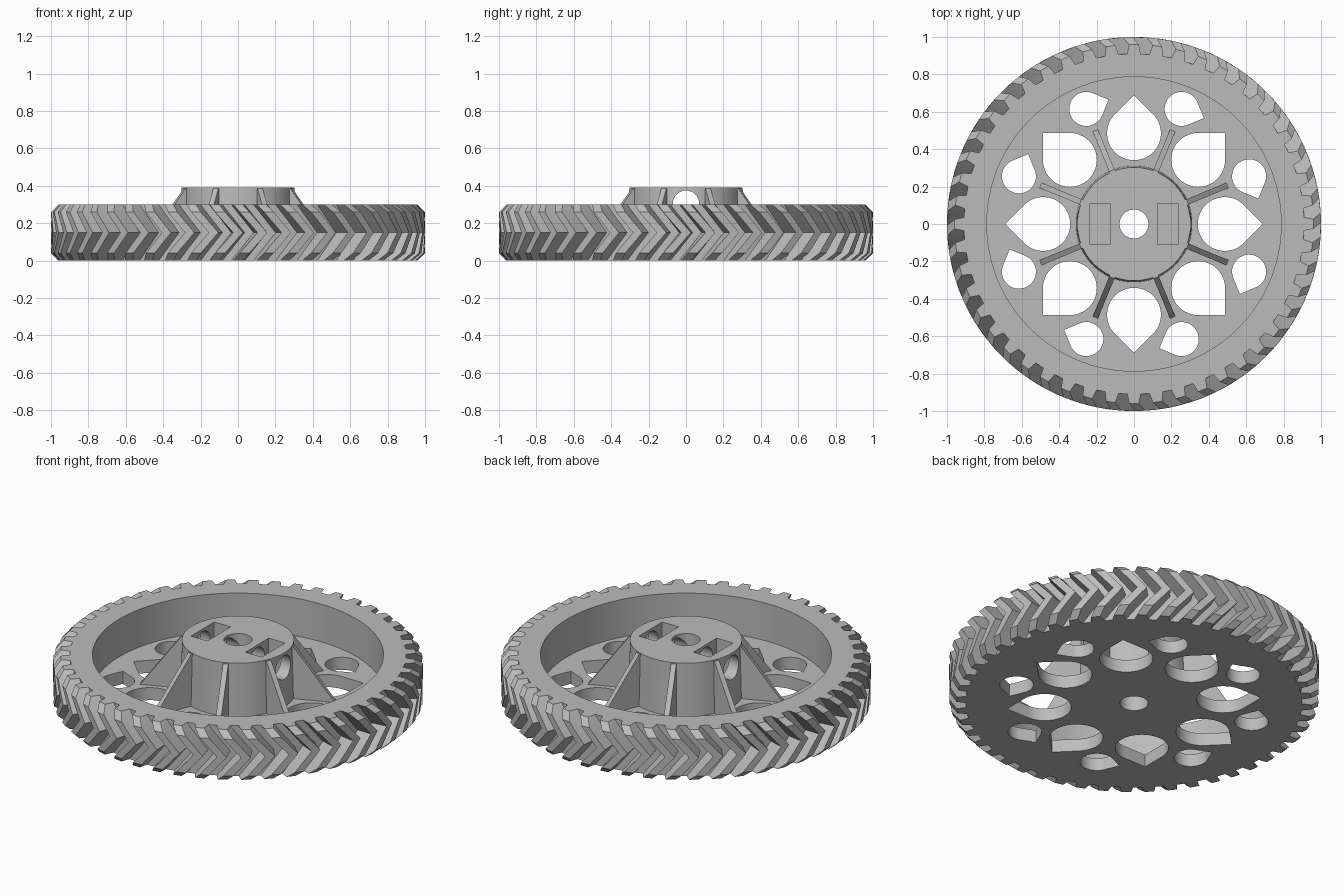
import bpy, bmesh
from math import sin, cos, pi, radians
from mathutils import Matrix, Vector

cube = bpy.data.objects.get("Cube")
if cube:
    bpy.data.objects.remove(cube)

grey = bpy.data.materials.new("plain grey")
grey.use_nodes = True
grey.diffuse_color = (0.5, 0.5, 0.5, 1)
grey.node_tree.nodes["Principled BSDF"].inputs["Base Color"].default_value = (0.5, 0.5, 0.5, 1)

TEETH = 48
PITCH = 2 * pi / TEETH
FLOOR = 0.075
HUB_TOP = 0.39


def polar(r, a, z=0.0):
    return Vector((r * cos(a), r * sin(a), z))


def finish(name, bm):
    bmesh.ops.recalc_face_normals(bm, faces=bm.faces)
    mesh = bpy.data.meshes.new(name)
    bm.to_mesh(mesh)
    bm.free()
    mesh.materials.append(grey)
    obj = bpy.data.objects.new(name, mesh)
    bpy.context.collection.objects.link(obj)
    return obj


def select(obj):
    bpy.ops.object.select_all(action="DESELECT")
    obj.select_set(True)
    bpy.context.view_layer.objects.active = obj


def loft(bm, loops):
    """Skin a stack of equal point loops and cap both ends."""
    rings = [[bm.verts.new(p) for p in loop] for loop in loops]
    n = len(rings[0])
    for low, high in zip(rings, rings[1:]):
        for i in range(n):
            j = (i + 1) % n
            bm.faces.new((low[i], low[j], high[j], high[i]))
    bm.faces.new(rings[0][::-1])
    bm.faces.new(rings[-1])


def circle(r, z, n=64):
    return [polar(r, 2 * pi * i / n, z) for i in range(n)]


def carve(target, cutter):
    cutter.hide_render = True
    mod = target.modifiers.new("holes", "BOOLEAN")
    mod.operation = "DIFFERENCE"
    mod.solver = "EXACT"
    mod.object = cutter
    select(target)
    bpy.ops.object.modifier_apply(modifier=mod.name)
    bpy.data.objects.remove(cutter)


# Wheel: herringbone tread, rim and thin floor in one skin
def outline(z, tip, base):
    shift = PITCH * (1 - abs(z - 0.15) / 0.15)
    corners = ((-0.3, base), (-0.2, tip), (0.2, tip), (0.3, base))
    return [polar(r, (t + o) * PITCH + shift, z)
            for t in range(TEETH) for o, r in corners]


def rim_circle(z):
    return [p.normalized() * 0.787 + Vector((0, 0, z)) for p in outline(0, 1, 1)]


bm = bmesh.new()
tread = [outline(z, tip, 0.91) for z, tip in
         ((0, 0.96), (0.04, 1), (0.15, 1), (0.26, 1), (0.3, 0.96))]
loft(bm, [rim_circle(0)] + tread + [rim_circle(0.3), rim_circle(FLOOR)])
wheel = finish("wheel", bm)


# Teardrop openings: a ring of large ones and a ring of small ones
def teardrop(bm, centre, r, aim):
    steps = 36
    flat = [polar(r, aim + pi / 4 + 1.5 * pi * i / steps) for i in range(steps + 1)]
    flat.append(polar(r * 2 ** 0.5, aim))
    loft(bm, [[centre + p + Vector((0, 0, z)) for p in flat] for z in (-0.1, 0.2)])


bm = bmesh.new()
for k in range(8):
    a = k * pi / 4
    teardrop(bm, polar(0.485, a), 0.144, a)
    b = a + pi / 8
    teardrop(bm, polar(0.666, b), 0.091, b - pi / 2)
loft(bm, [circle(0.077, -0.1), circle(0.077, 0.2)])
carve(wheel, finish("floor_cutter", bm))

# Hub: tapered drum with axle bore, nut pockets and a cross hole
bm = bmesh.new()
loft(bm, [circle(0.312, 0.04, 96), circle(0.303, HUB_TOP, 96)])
hub = finish("hub", bm)

bm = bmesh.new()
loft(bm, [circle(0.077, -0.1), circle(0.077, 0.6)])
carve(hub, finish("axle_cutter", bm))

bm = bmesh.new()
for side in (-1, 1):
    place = Matrix.Translation((side * 0.18, 0, 0.4)) @ Matrix.Diagonal((0.108, 0.22, 0.42, 1))
    bmesh.ops.create_cube(bm, size=1, matrix=place)
carve(hub, finish("pocket_cutter", bm))

bm = bmesh.new()
turn = Matrix.Translation((0, 0, 0.305)) @ Matrix.Rotation(pi / 2, 4, "Y")
loft(bm, [[turn @ p for p in circle(0.07, z, 48)] for z in (-0.5, 0.5)])
carve(hub, finish("cross_cutter", bm))

# Ribs: eight triangular gussets around the hub
bm = bmesh.new()
gusset = ((0.29, 0.06), (0.551, 0.06), (0.54, FLOOR), (0.31, HUB_TOP - 0.005), (0.29, HUB_TOP - 0.005))
for k in range(8):
    spin = Matrix.Rotation(pi / 8 + k * pi / 4, 4, "Z")
    loft(bm, [[spin @ Vector((r, y, z)) for r, z in gusset] for y in (-0.015, 0.015)])
ribs = finish("ribs", bm)

for obj in (wheel, hub):
    select(obj)
    bpy.ops.object.shade_smooth_by_angle(angle=radians(20))
